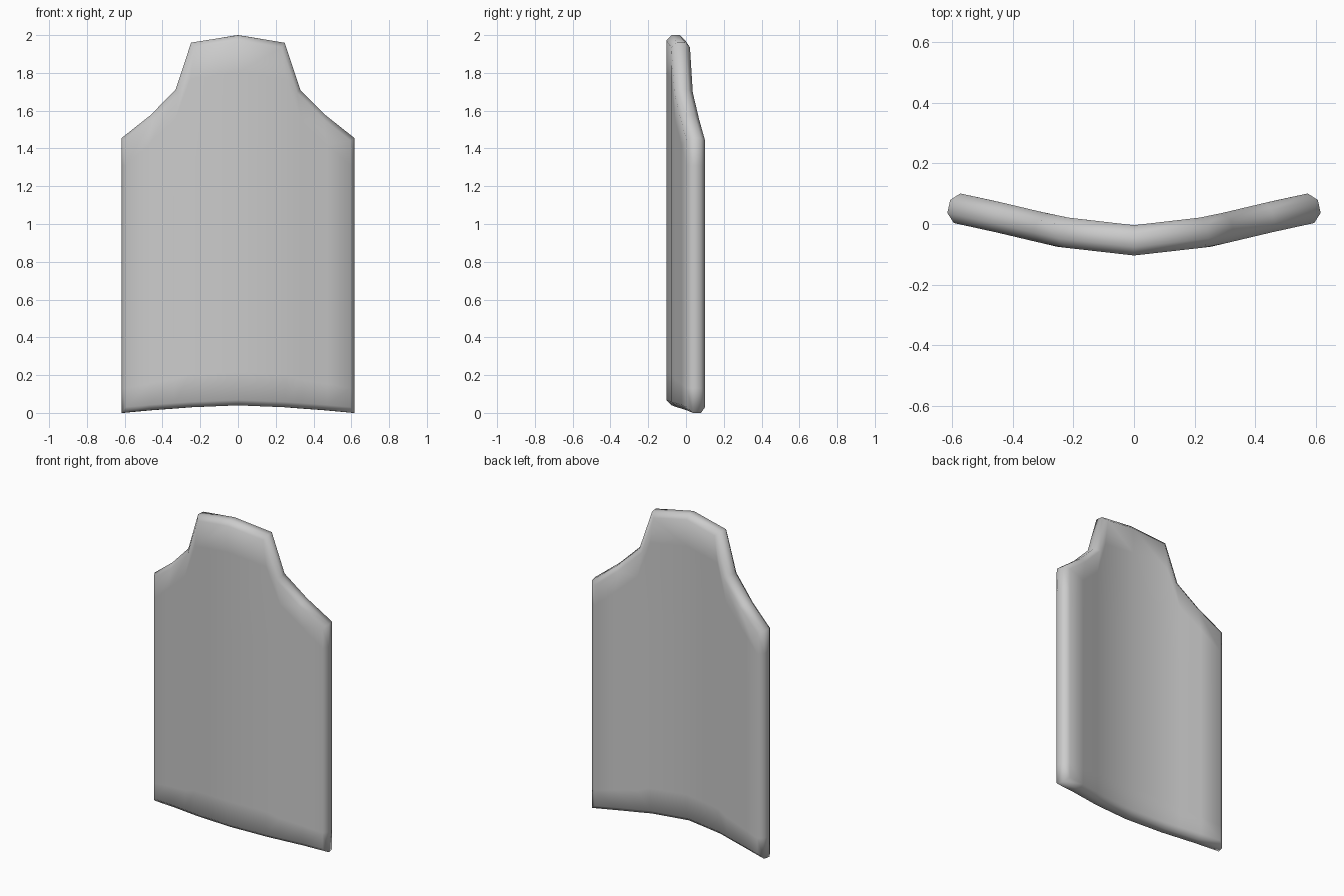
import bpy, bmesh
from mathutils import Vector

if "Cube" in bpy.data.objects:
    bpy.data.objects.remove(bpy.data.objects["Cube"])

# Half profile columns: x, mid-surface y, bottom z, top z
half = [(0.0, -0.054, 0.04, 2.0), (0.245, -0.026, 0.03, 1.96),
        (0.325, -0.007, 0.024, 1.71), (0.46, 0.025, 0.014, 1.575),
        (0.612, 0.058, 0.0, 1.455)]
cols = [(-x, y, b, t) for x, y, b, t in reversed(half[1:])] + half
rows = [0.0, 0.09, 0.35, 0.65, 0.9, 1.0]
HALF_THICK = 0.05
nc, nr = len(cols), len(rows)

bm = bmesh.new()
grid = {}
for i, (x, y, b, t) in enumerate(cols):
    # Thickness runs perpendicular to the curve seen from above
    p, q = cols[max(i - 1, 0)], cols[min(i + 1, nc - 1)]
    n = Vector((-(q[1] - p[1]), q[0] - p[0], 0)).normalized()
    for j, f in enumerate(rows):
        c = Vector((x, y, b + (t - b) * f))
        for side in (-1, 1):
            grid[side, i, j] = bm.verts.new(c + n * HALF_THICK * side)

# Front and back sheets
for side in (-1, 1):
    for i in range(nc - 1):
        for j in range(nr - 1):
            bm.faces.new([grid[side, a, c] for a, c in
                          ((i, j), (i + 1, j), (i + 1, j + 1), (i, j + 1))])

# Rim around the outline
loop = ([(i, 0) for i in range(nc)] + [(nc - 1, j) for j in range(1, nr)]
        + [(i, nr - 1) for i in range(nc - 2, -1, -1)]
        + [(0, j) for j in range(nr - 2, 0, -1)])
rim_edges = []
for a, b in zip(loop, loop[1:] + loop[:1]):
    bm.faces.new([grid[-1, *a], grid[-1, *b], grid[1, *b], grid[1, *a]])
    for side in (-1, 1):
        rim_edges.append(bm.edges.get((grid[side, *a], grid[side, *b])))
bmesh.ops.recalc_face_normals(bm, faces=bm.faces)

# Softened rim, keeping the outline corners crisp
bmesh.ops.bevel(bm, geom=rim_edges, offset=0.028, offset_type='OFFSET',
                segments=1, profile=0.5, affect='EDGES', clamp_overlap=True)
bmesh.ops.recalc_face_normals(bm, faces=bm.faces)
for f in bm.faces:
    f.smooth = True

mesh = bpy.data.meshes.new("curved_panel")
bm.to_mesh(mesh)
bm.free()
panel = bpy.data.objects.new("curved_panel", mesh)
bpy.context.collection.objects.link(panel)
